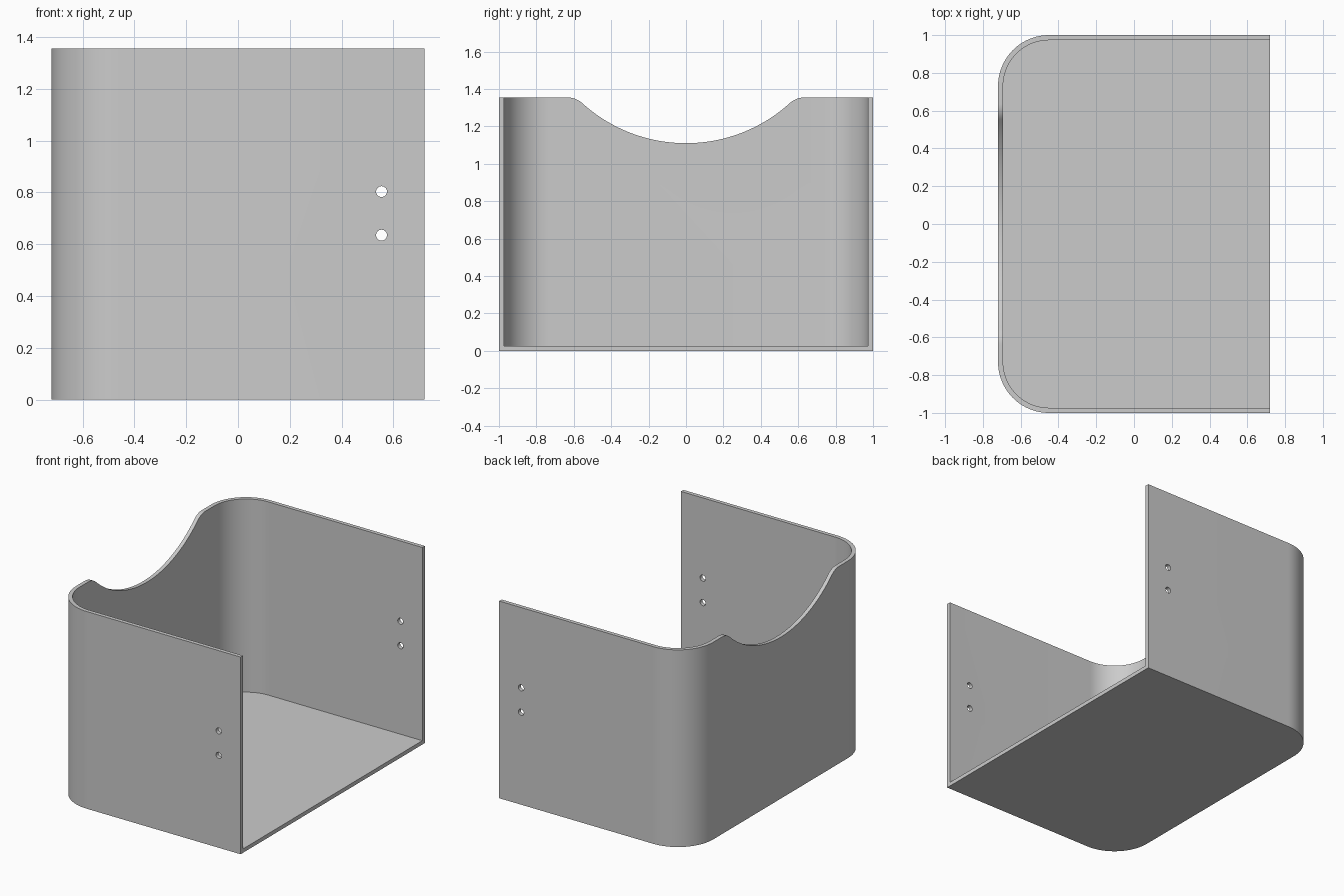
import bpy, bmesh, math
from mathutils import Vector

if "Cube" in bpy.data.objects:
    bpy.data.objects.remove(bpy.data.objects["Cube"])

X, Y, H = 0.72, 1.0, 1.355      # half width, half depth, height
WALL, RADIUS = 0.027, 0.27      # sheet thickness, outer corner radius

grey = bpy.data.materials.new("plain grey")
grey.diffuse_color = (0.6, 0.6, 0.6, 1)
grey.use_nodes = True
grey.node_tree.nodes["Principled BSDF"].inputs["Base Color"].default_value = grey.diffuse_color


def arc(cx, cy, r, a0, a1, n=24):
    return [(cx + r * math.cos(math.radians(a0 + (a1 - a0) * i / n)),
             cy + r * math.sin(math.radians(a0 + (a1 - a0) * i / n))) for i in range(n + 1)]


def prism(name, points, direction):
    """Extrude a closed 3D outline along a direction."""
    bm = bmesh.new()
    face = bm.faces.new([bm.verts.new(p) for p in points])
    new = bmesh.ops.extrude_face_region(bm, geom=[face])["geom"]
    bmesh.ops.translate(bm, vec=Vector(direction),
                        verts=[v for v in new if isinstance(v, bmesh.types.BMVert)])
    bmesh.ops.recalc_face_normals(bm, faces=bm.faces)
    mesh = bpy.data.meshes.new(name)
    bm.to_mesh(mesh)
    bm.free()
    mesh.materials.append(grey)
    ob = bpy.data.objects.new(name, mesh)
    bpy.context.collection.objects.link(ob)
    return ob


def plan(inset, right):
    """Floor outline with two rounded corners on the left side."""
    cx, cy, r = -X + RADIUS, Y - RADIUS, RADIUS - inset
    return ([(right, Y - inset)] + arc(cx, cy, r, 90, 180)
            + arc(cx, -cy, r, 180, 270) + [(right, -Y + inset)])


# Outer shell of the open-sided tray
shell = prism("tray_shell", [(x, y, 0) for x, y in plan(0, X)], (0, 0, H))

# Hollow, open at the top and on the right
hollow = prism("hollow_cutter", [(x, y, WALL) for x, y in plan(WALL, X + 0.3)], (0, 0, H + 0.3))

# Scooped notch in the left wall with rounded shoulders
big, small, shoulder, dip = 0.825, 0.123, 0.636, 1.11
centre = dip + big
a = math.degrees(math.atan2(centre - (H - small), shoulder))
right_side = arc(0, centre, big, 270, 360 - a, 28) + arc(shoulder, H - small, small, 180 - a, 90, 10)[1:]
left_side = [(-y, z) for y, z in reversed(right_side[1:])]
outline = left_side + right_side + [(shoulder, H + 0.2), (-shoulder, H + 0.2)]
notch = prism("notch_cutter", [(-X - 0.2, y, z) for y, z in outline], (0.5, 0, 0))

# Pairs of screw holes through the front and back walls
holes = [prism("hole_cutter", [(x, -1.2, z) for x, z in arc(0.554, zc, 0.021, 0, 360, 32)[:-1]], (0, 2.4, 0))
         for zc in (0.635, 0.803)]

bpy.context.view_layer.objects.active = shell
shell.select_set(True)
for cutter in [hollow, notch] + holes:
    mod = shell.modifiers.new("cut", "BOOLEAN")
    mod.operation, mod.solver, mod.object = "DIFFERENCE", "EXACT", cutter
    bpy.ops.object.modifier_apply(modifier=mod.name)
    bpy.data.objects.remove(cutter)

bpy.ops.object.shade_smooth_by_angle(angle=math.radians(30))
